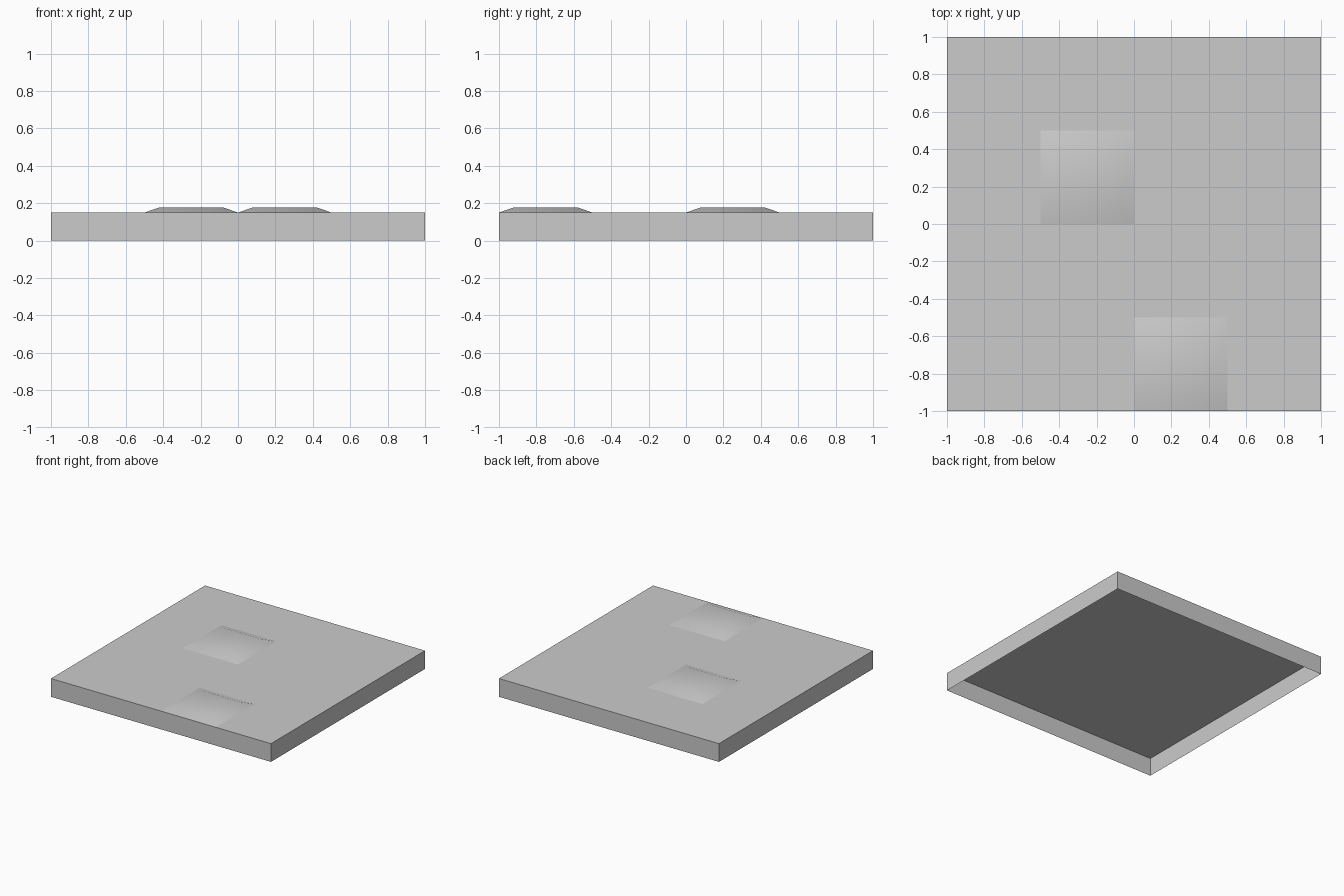
import bpy
import bmesh
from mathutils import Matrix

cube = bpy.data.objects.get("Cube")
if cube:
    bpy.data.objects.remove(cube, do_unlink=True)

# Plain grey shared by every part
grey = bpy.data.materials.new("light_grey")
grey.use_nodes = True
colour = (0.6, 0.6, 0.6, 1.0)
grey.diffuse_color = colour
grey.node_tree.nodes["Principled BSDF"].inputs["Base Color"].default_value = colour

HEIGHT = 0.15    # plate thickness
STUD = 0.5       # raised pad footprint
RISE = 0.028     # raised pad height
INSET = 0.08     # width of each sloped side


def open_box(name, location, size, top_inset=0.0, smooth=False):
    """Box without a bottom, standing on its location, with an optional taper."""
    bm = bmesh.new()
    bmesh.ops.create_cube(bm, size=1, matrix=Matrix.Translation((0, 0, 0.5)))
    bottom = [f for f in bm.faces if f.normal.z < -0.5]
    bmesh.ops.delete(bm, geom=bottom, context='FACES_ONLY')
    for v in bm.verts:
        inset = top_inset if v.co.z > 0.5 else 0
        v.co.x *= size[0] - 2 * inset
        v.co.y *= size[1] - 2 * inset
        v.co.z *= size[2]
    for f in bm.faces:
        f.smooth = smooth
    mesh = bpy.data.meshes.new(name)
    bm.to_mesh(mesh)
    bm.free()
    mesh.materials.append(grey)
    obj = bpy.data.objects.new(name, mesh)
    obj.location = location
    bpy.context.collection.objects.link(obj)
    return obj


# Hollow base plate, open underneath
open_box("base_plate", (0, 0, 0), (2, 2, HEIGHT))

# Two low raised pads with sloped, softly shaded sides
for name, x, y in (("back_pad", -0.25, 0.25), ("front_pad", 0.25, -0.75)):
    open_box(name, (x, y, HEIGHT), (STUD, STUD, RISE), INSET, smooth=True)
